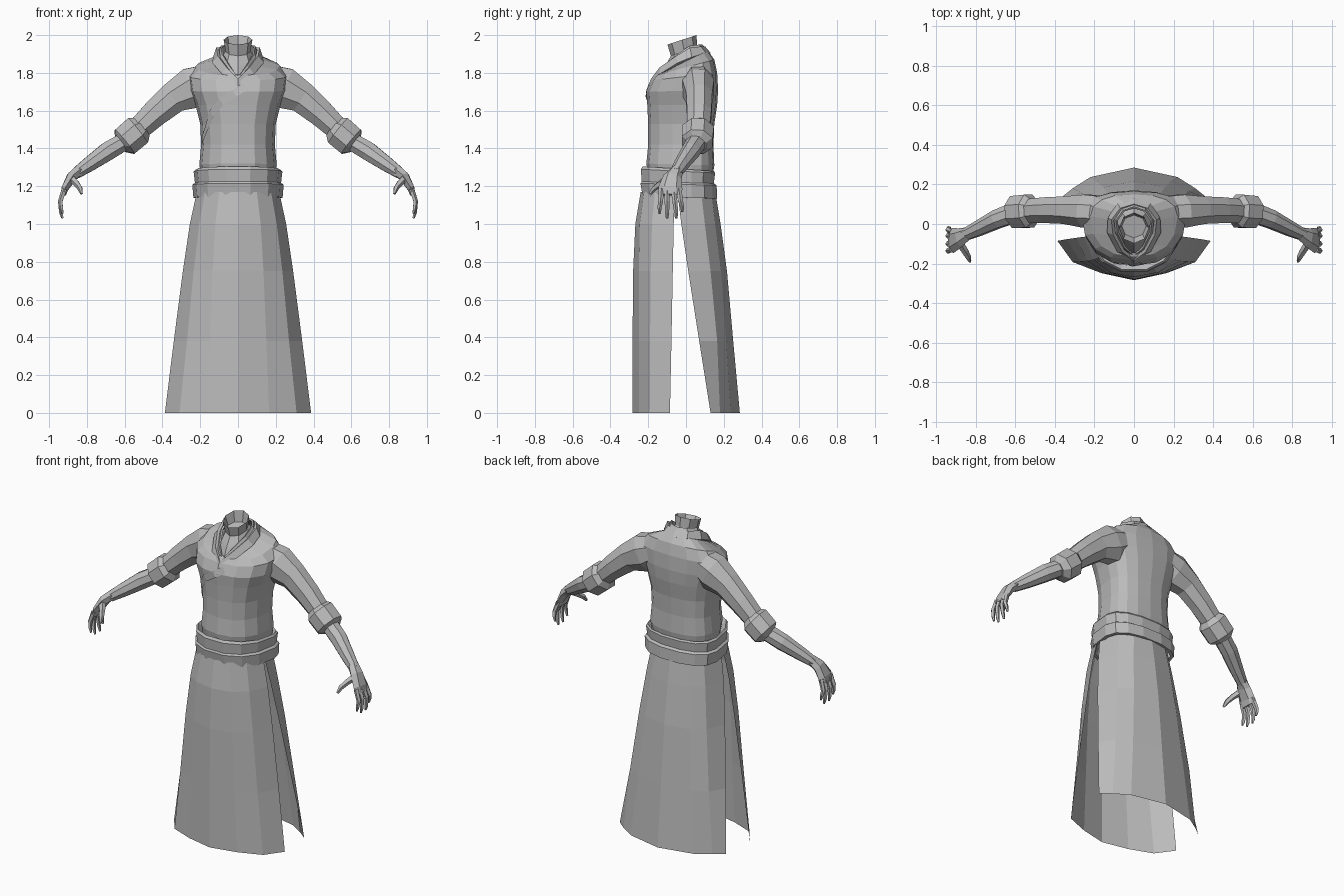
import bpy, math
from mathutils import Vector

cloth = bpy.data.materials.new("plain_grey")
cloth.diffuse_color = (0.5, 0.5, 0.5, 1)


def make(name, rings, closed=True, caps=(False, False), mirror=False, thick=0):
    """Skin rows of points into a flat-shaded mesh."""
    n = len(rings[0])
    verts = [tuple(p) for r in rings for p in r]
    faces = []
    for i in range(len(rings) - 1):
        for j in range(n if closed else n - 1):
            k = (j + 1) % n
            faces.append((i * n + j, i * n + k, (i + 1) * n + k, (i + 1) * n + j))
    if caps[0]:
        faces.append(tuple(reversed(range(n))))
    if caps[1]:
        faces.append(tuple(range(len(verts) - n, len(verts))))
    me = bpy.data.meshes.new(name)
    me.from_pydata(verts, [], faces)
    me.materials.append(cloth)
    ob = bpy.data.objects.new(name, me)
    bpy.context.collection.objects.link(ob)
    if mirror:
        ob.modifiers.new("mirror", 'MIRROR').use_clip = False
    if thick:
        m = ob.modifiers.new("thickness", 'SOLIDIFY')
        m.thickness, m.offset = thick, 0
    return ob


def body_ring(zf, zb, hw, yf, yb, wy=0.03, n=16, p=0.85):
    """Oval ring: front/back heights, half width, front/back y, y of widest point."""
    pts = []
    for i in range(n):
        a = 2 * math.pi * i / n
        c, s = math.cos(a), math.sin(a)
        x = hw * math.copysign(abs(c) ** p, c)
        s = math.copysign(abs(s) ** p, s)
        y = wy + s * ((yb - wy) if s > 0 else (wy - yf))
        pts.append((x, y, zf + (zb - zf) * (y - yf) / (yb - yf)))
    return pts


def limb(name, path, n=8, caps=(True, True)):
    """Tube on the +x side, mirrored; path rows are x, y, z, radius, y radius."""
    pts = [Vector(p[:3]) for p in path]
    rings = []
    for i, p in enumerate(path):
        t = (pts[min(i + 1, len(pts) - 1)] - pts[max(i - 1, 0)]).normalized()
        v = Vector((0, 1, 0))
        v = (v - t * v.dot(t)).normalized()
        u = v.cross(t)
        rings.append([pts[i] + u * p[3] * math.cos(a) + v * p[4] * math.sin(a)
                      for a in (2 * math.pi * (j + 0.5) / n for j in range(n))])
    return make(name, rings, caps=caps, mirror=True)


# Wrapped tunic body
torso = make("tunic_body", [body_ring(*r) for r in (
    (1.26, 1.25, 0.195, -0.20, 0.14),
    (1.32, 1.31, 0.205, -0.21, 0.15),
    (1.42, 1.42, 0.195, -0.20, 0.145),
    (1.53, 1.53, 0.20, -0.20, 0.15),
    (1.63, 1.63, 0.225, -0.205, 0.165),
    (1.70, 1.71, 0.255, -0.21, 0.17),
    (1.76, 1.80, 0.265, -0.185, 0.165, 0.05),
    (1.785, 1.87, 0.22, -0.165, 0.15, 0.04),
    (1.79, 1.92, 0.115, -0.145, 0.115, 0.02))])

# Neck, open at the top with a recessed floor
make("neck", [body_ring(*r, n=8, p=1) for r in (
    (1.74, 1.90, 0.11, -0.155, 0.105, 0.0),
    (1.83, 1.92, 0.085, -0.115, 0.075, 0.0),
    (1.89, 1.94, 0.066, -0.08, 0.06, -0.01),
    (1.95, 2.00, 0.076, -0.098, 0.055, -0.02),
    (1.90, 1.93, 0.062, -0.07, 0.045, -0.01))], caps=(False, True))

# Two-layer crossed collar
outer = [(0, .125, 1.90), (.08, .10, 1.90), (.125, .03, 1.88), (.13, -.04, 1.85),
         (.08, -.135, 1.79), (0, -.195, 1.725)]
inner = [(0, .095, 1.935), (.065, .075, 1.935), (.108, .02, 1.93), (.10, -.05, 1.885),
         (.055, -.135, 1.825), (0, -.178, 1.765)]
make("outer_collar", [outer, inner], closed=False, mirror=True, thick=0.016)
make("inner_collar", [[(x * .8, y * .88, z + .012) for x, y, z in r] for r in (outer, inner)],
     closed=False, mirror=True, thick=0.01)

# Diagonal edge of the wrap, fitted to the chest
edge = [(.03, -.2, 1.75), (-.03, -.21, 1.71), (-.10, -.2, 1.665), (-.155, -.17, 1.60),
        (-.185, -.13, 1.53), (-.2, -.07, 1.46)]
fold = make("wrap_fold", [edge, [(x + .022, y, z - .035) for x, y, z in edge]],
            closed=False)
wrap = fold.modifiers.new("fit", 'SHRINKWRAP')
wrap.target, wrap.offset, wrap.wrap_mode = torso, 0.007, 'ABOVE_SURFACE'

# Sash: two stepped bands with an inner lip
make("sash", [body_ring(*r, n=14) for r in (
    (1.27, 1.25, 0.20, -0.20, 0.135),
    (1.305, 1.28, 0.225, -0.235, 0.15),
    (1.29, 1.27, 0.235, -0.245, 0.157),
    (1.225, 1.215, 0.228, -0.24, 0.15),
    (1.215, 1.205, 0.242, -0.247, 0.165),
    (1.145, 1.135, 0.236, -0.235, 0.168),
    (1.145, 1.135, 0.215, -0.22, 0.15))])


def panel(name, rows):
    """Open skirt panel; each row is z then (x, y) from the centre to the side edge."""
    rings = []
    for z, *h in rows:
        half = [(x, y, z) for x, y in h]
        rings.append([(-x, y, zz) for x, y, zz in reversed(half[1:])] + half)
    return make(name, rings, closed=False)


# Front and back skirt panels, split at the sides
panel("skirt_front", (
    (1.17, (0, -.24), (.10, -.222), (.175, -.165), (.218, -.06)),
    (1.00, (0, -.268), (.12, -.245), (.205, -.18), (.255, -.065)),
    (0.75, (0, -.28), (.135, -.25), (.235, -.187), (.292, -.07)),
    (0.38, (0, -.283), (.15, -.25), (.27, -.19), (.34, -.077)),
    (0.00, (0, -.284), (.165, -.248), (.31, -.192), (.387, -.085))))
panel("skirt_back", (
    (1.17, (0, .155), (.11, .135), (.18, .08), (.215, -.045)),
    (1.00, (0, .183), (.135, .155), (.205, .10), (.247, -.025)),
    (0.75, (0, .217), (.155, .185), (.235, .13), (.282, .012)),
    (0.38, (0, .25), (.185, .213), (.275, .165), (.327, .07)),
    (0.00, (0, .285), (.22, .237), (.31, .18), (.372, .13))))

# Sleeves and rolled cuffs
limb("sleeve", ((.15, .06, 1.765, .09, .085), (.24, .065, 1.72, .12, .09),
                (.34, .07, 1.67, .09, .075), (.44, .07, 1.585, .077, .07),
                (.53, .065, 1.50, .065, .065)))
limb("rolled_cuff", ((.50, .068, 1.515, .06, .06), (.53, .065, 1.495, .09, .09),
                     (.60, .06, 1.435, .088, .088), (.62, .055, 1.42, .05, .055)))

# Forearm and hand
limb("forearm", ((.58, .065, 1.45, .05, .055), (.69, .025, 1.385, .053, .05),
                 (.79, -.025, 1.315, .042, .04), (.855, -.055, 1.27, .032, .032)))
limb("palm", ((.84, -.048, 1.285, .032, .033), (.88, -.07, 1.25, .03, .05),
              (.915, -.083, 1.19, .022, .064), (.925, -.083, 1.155, .016, .058)), n=6)
for i, (y0, y1, tip) in enumerate(((-.13, -.14, 1.055), (-.10, -.10, 1.03),
                                   (-.066, -.052, 1.03), (-.038, -.02, 1.065))):
    limb(f"finger_{i + 1}", ((.918, y0, 1.185, .015, .015), (.94, (y0 + y1) / 2, 1.12, .013, .014),
                             (.936, y1, tip + .03, .011, .011), (.929, y1, tip, .006, .007)), n=5)
limb("thumb", ((.885, -.09, 1.245, .022, .02), (.855, -.135, 1.215, .018, .018),
               (.837, -.168, 1.19, .015, .015), (.828, -.19, 1.16, .007, .008)), n=5)
